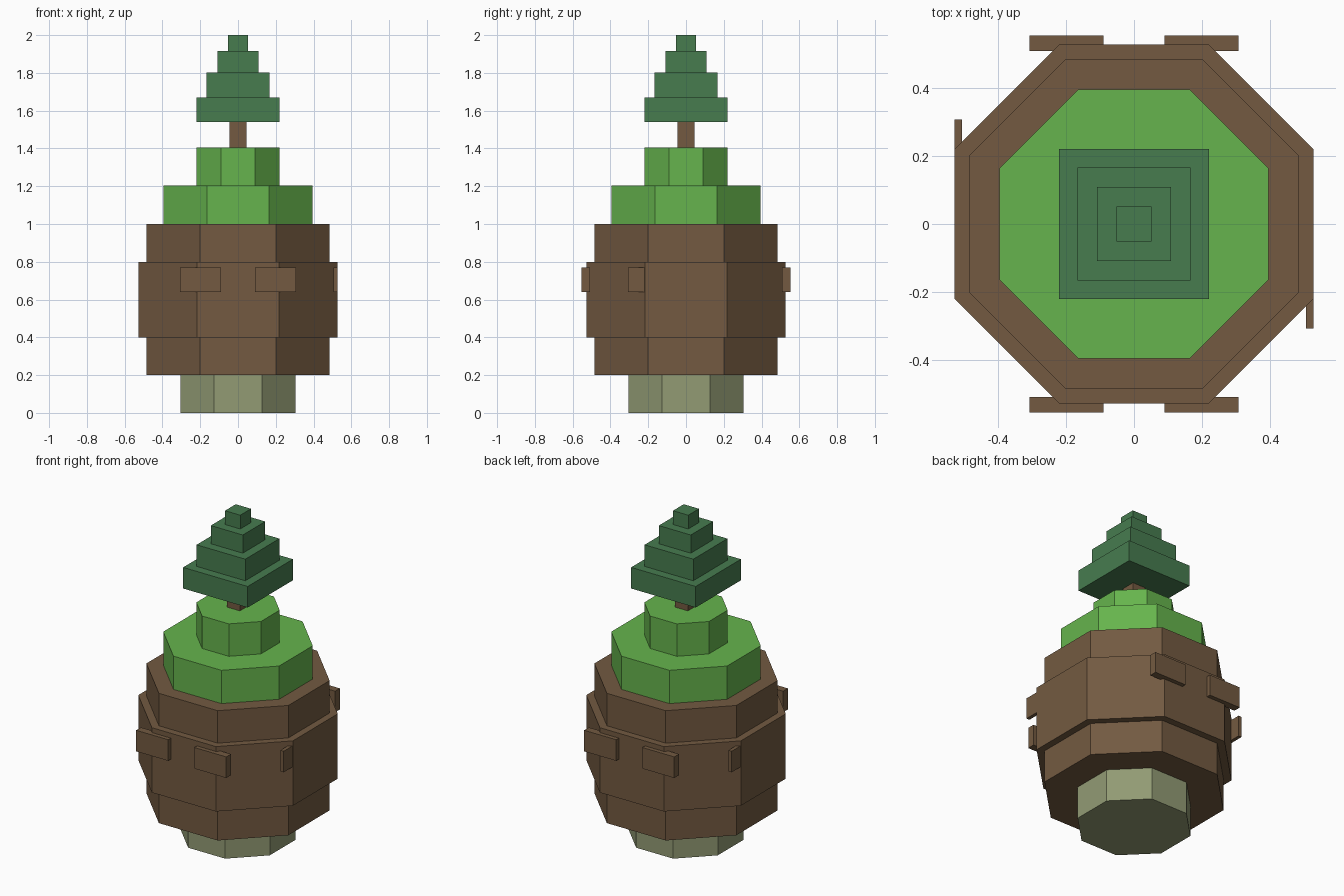
import bpy
from math import pi, cos

cube = bpy.data.objects.get("Cube")
if cube:
    bpy.data.objects.remove(cube, do_unlink=True)


def material(name, rgb):
    """Flat material from 0-255 display values, converted to linear."""
    lin = [((c / 255 + 0.055) / 1.055) ** 2.4 for c in rgb]
    m = bpy.data.materials.new(name)
    m.use_nodes = True
    m.diffuse_color = (*lin, 1)
    bsdf = next(n for n in m.node_tree.nodes if n.type == "BSDF_PRINCIPLED")
    bsdf.inputs["Base Color"].default_value = (*lin, 1)
    return m


brown = material("brown bark", (115, 90, 65))
grass = material("grass green", (102, 180, 77))
pine = material("pine green", (71, 124, 79))
stone = material("olive stone", (146, 155, 116))


def prism(name, sides, half_width, z0, z1, mat):
    """Upright prism with flat sides facing the axes."""
    bpy.ops.mesh.primitive_cylinder_add(
        vertices=sides, radius=half_width / cos(pi / sides), depth=z1 - z0,
        location=(0, 0, (z0 + z1) / 2), rotation=(0, 0, pi / sides))
    obj = bpy.context.object
    obj.name = name
    bpy.ops.object.transform_apply(location=False, rotation=True, scale=True)
    obj.data.materials.append(mat)


def box(name, x, y, z):
    """Brown box spanning the given ranges."""
    spans = (x, y, z)
    bpy.ops.mesh.primitive_cube_add(size=1, location=[(a + b) / 2 for a, b in spans])
    obj = bpy.context.object
    obj.name = name
    obj.scale = [abs(b - a) for a, b in spans]
    bpy.ops.object.transform_apply(location=False, rotation=False, scale=True)
    obj.data.materials.append(brown)


# Octagonal base, body and grassy hill
prism("base", 8, 0.305, 0, 0.2, stone)
prism("body_lower", 8, 0.484, 0.2, 0.4, brown)
prism("body_middle", 8, 0.527, 0.4, 0.8, brown)
prism("body_upper", 8, 0.484, 0.8, 1.0, brown)
prism("hill_lower", 8, 0.395, 1.0, 1.205, grass)
prism("hill_upper", 8, 0.22, 1.205, 1.405, grass)

# Square stepped tree
prism("trunk", 4, 0.044, 1.405, 1.54, brown)
levels = (1.54, 1.67, 1.803, 1.915, 2.0)
for i, half in enumerate((0.22, 0.166, 0.109, 0.052)):
    prism(f"tree_tier_{i + 1}", 4, half, levels[i], levels[i + 1], pine)

# Raised blocks on the front and back, and one corner block on each side
block_z = (0.64, 0.77)
for end, sy in (("front", -1), ("back", 1)):
    for side, sx in (("left", 1), ("right", -1)):
        box(f"{end}_block_{side}", (0.089 * sx, 0.307 * sx),
            (0.507 * sy, 0.553 * sy), block_z)
for side, s in (("left", 1), ("right", -1)):
    box(f"side_block_{side}", (0.505 * s, 0.5265 * s), (-0.307 * s, -0.2 * s), block_z)
